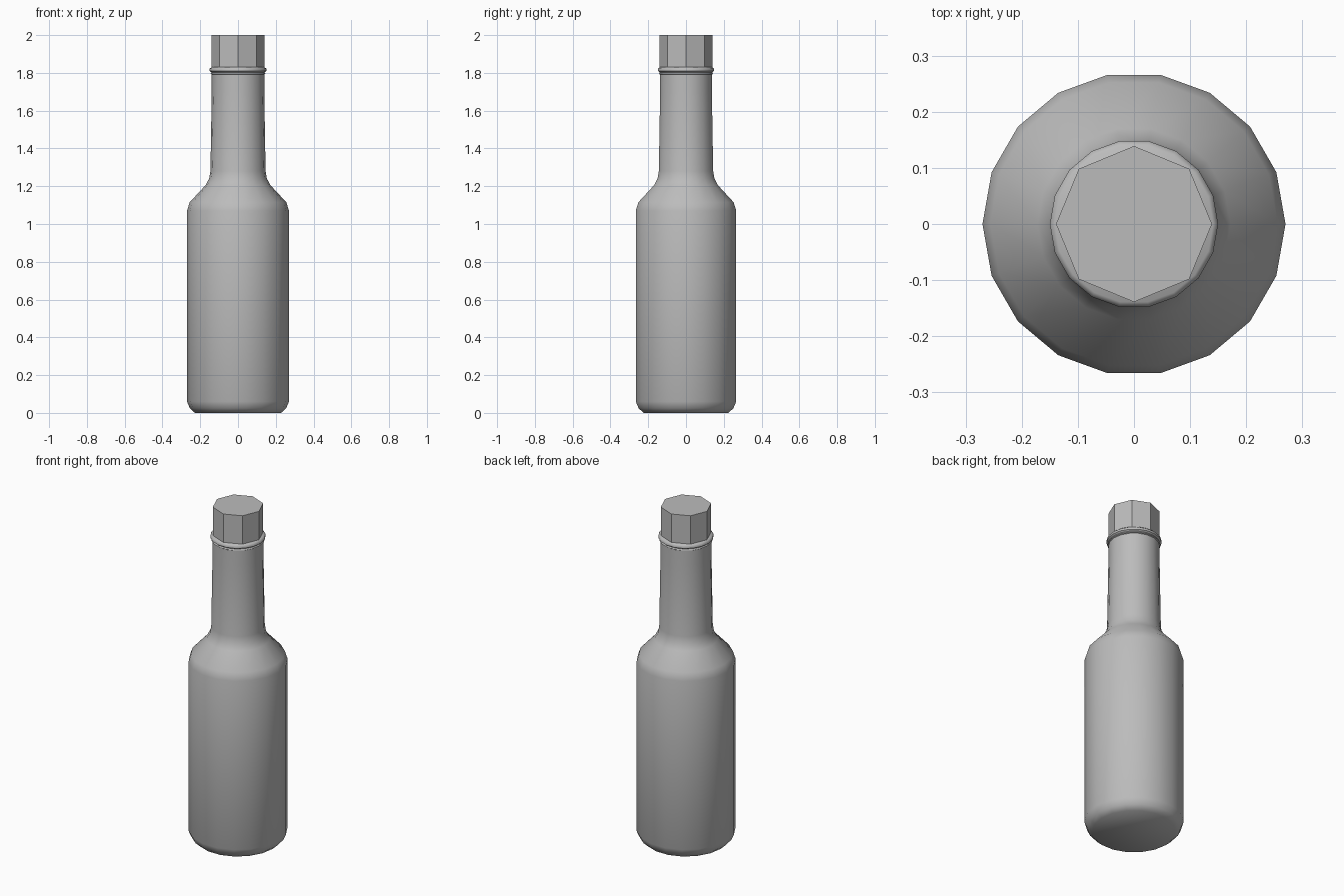
import bpy
import bmesh
from math import cos, sin, tau, radians

cube = bpy.data.objects.get("Cube")
if cube:
    bpy.data.objects.remove(cube, do_unlink=True)

# Single plain grey
grey = bpy.data.materials.new("plain grey")
grey.use_nodes = True
colour = (0.5, 0.5, 0.5, 1)
grey.diffuse_color = colour
grey.node_tree.nodes["Principled BSDF"].inputs["Base Color"].default_value = colour


def lathe(name, profile, sides, angle):
    """Closed solid of revolution from (radius, height) pairs, bottom to top."""
    bm = bmesh.new()
    rings = [[bm.verts.new((r * cos(tau * i / sides), r * sin(tau * i / sides), z))
              for i in range(sides)] for r, z in profile]
    for low, high in zip(rings, rings[1:]):
        for i in range(sides):
            j = (i + 1) % sides
            bm.faces.new((low[i], low[j], high[j], high[i]))
    bm.faces.new(rings[0][::-1])
    bm.faces.new(rings[-1])
    mesh = bpy.data.meshes.new(name)
    bm.to_mesh(mesh)
    bm.free()
    mesh.materials.append(grey)
    obj = bpy.data.objects.new(name, mesh)
    bpy.context.collection.objects.link(obj)
    bpy.ops.object.select_all(action="DESELECT")
    obj.select_set(True)
    bpy.context.view_layer.objects.active = obj
    if angle:
        bpy.ops.object.shade_smooth_by_angle(angle=radians(angle))
    return obj


# Bottle: base bevel, body, shoulder, long neck
lathe("bottle", [(0.228, 0), (0.255, 0.025), (0.27, 0.06), (0.27, 1.07),
                 (0.256, 1.115), (0.172, 1.205), (0.153, 1.24), (0.146, 1.28),
                 (0.139, 1.70), (0.139, 1.80)], 18, 50)

# Rounded lip ring below the cap
lathe("lip_ring", [(0.137, 1.79), (0.145, 1.795), (0.141, 1.803), (0.15, 1.81),
                   (0.15, 1.822), (0.141, 1.83)], 18, 50)

# Faceted screw cap
lathe("cap", [(0.139, 1.825), (0.139, 2.0)], 8, 0)
